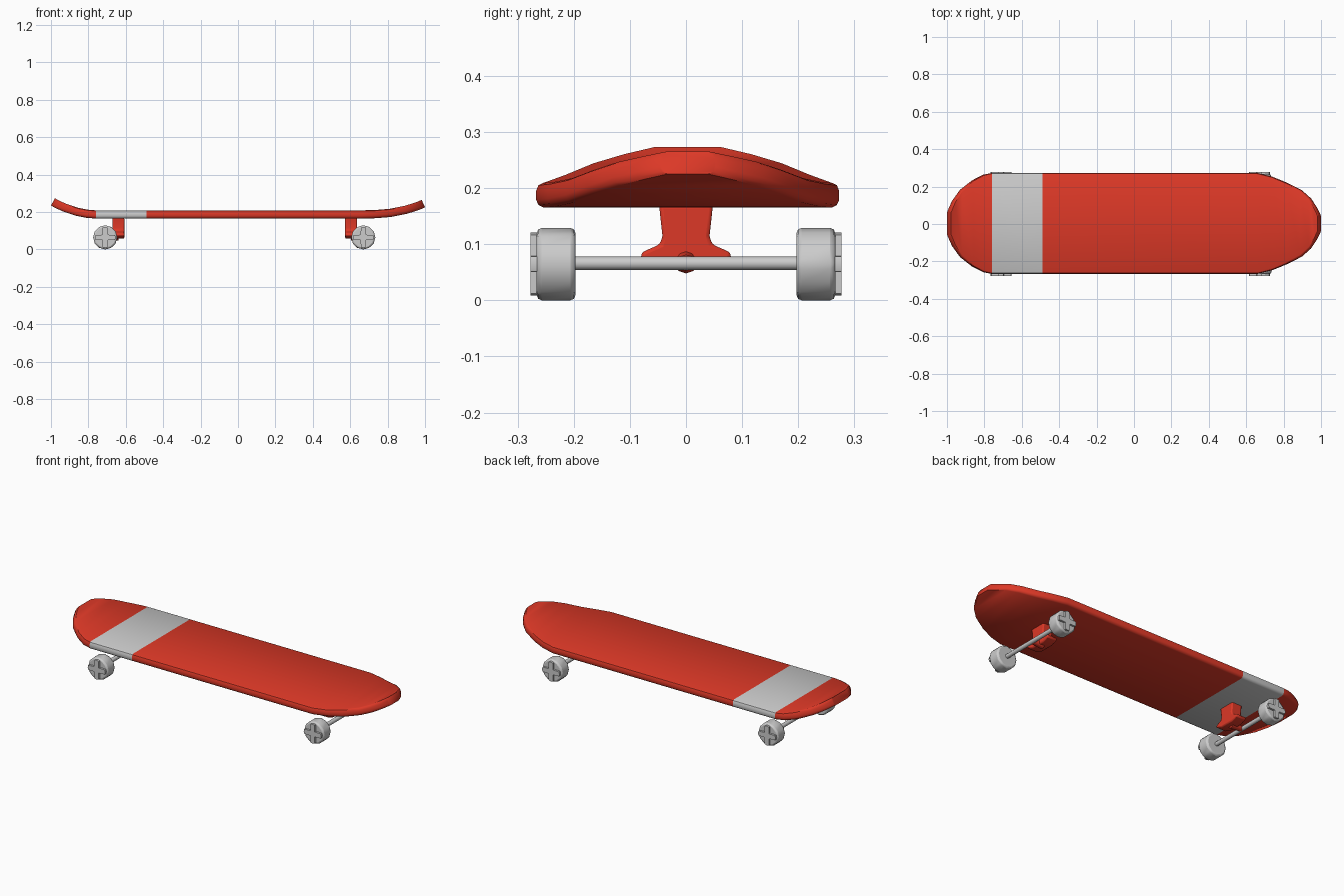
import bpy, bmesh, math
from mathutils import Vector

if "Cube" in bpy.data.objects:
    bpy.data.objects.remove(bpy.data.objects["Cube"])

red = bpy.data.materials.new("red")
red.diffuse_color = (0.72, 0.04, 0.02, 1)
red.use_nodes = True
red.node_tree.nodes["Principled BSDF"].inputs["Base Color"].default_value = red.diffuse_color
grey = bpy.data.materials.new("grey")
grey.diffuse_color = (0.6, 0.6, 0.6, 1)
grey.use_nodes = True
grey.node_tree.nodes["Principled BSDF"].inputs["Base Color"].default_value = grey.diffuse_color


def finish(bm, name, mats=(), angle=35):
    bmesh.ops.recalc_face_normals(bm, faces=bm.faces)
    mesh = bpy.data.meshes.new(name)
    bm.to_mesh(mesh)
    bm.free()
    for m in mats:
        mesh.materials.append(m)
    ob = bpy.data.objects.new(name, mesh)
    bpy.context.collection.objects.link(ob)
    bpy.ops.object.select_all(action='DESELECT')
    bpy.context.view_layer.objects.active = ob
    ob.select_set(True)
    bpy.ops.object.shade_smooth_by_angle(angle=math.radians(angle))
    return ob


def bevel(ob, width, segments=2):
    mod = ob.modifiers.new("bevel", 'BEVEL')
    mod.width, mod.segments = width, segments
    mod.limit_method = 'ANGLE'


def prism(name, pts, to3d, depth, mats=()):
    """Extrude a 2D outline along a direction."""
    bm = bmesh.new()
    face = bm.faces.new([bm.verts.new(to3d(a, b)) for a, b in pts])
    ext = bmesh.ops.extrude_face_region(bm, geom=[face])["geom"]
    bmesh.ops.translate(bm, vec=depth, verts=[v for v in ext if isinstance(v, bmesh.types.BMVert)])
    return finish(bm, name, mats)


def rod(name, start, end, r1, r2, sides, mats=()):
    a, b = Vector(start), Vector(end)
    bm = bmesh.new()
    bmesh.ops.create_cone(bm, cap_ends=True, segments=sides, radius1=r1, radius2=r2, depth=(b - a).length)
    bm.transform((b - a).to_track_quat('Z', 'Y').to_matrix().to_4x4())
    bmesh.ops.translate(bm, vec=(a + b) / 2, verts=bm.verts)
    return finish(bm, name, mats, 40)


# Deck: stations of (x, underside z, half width), lofted with a rounded section
stations = [(-1, .235, .07), (-.975, .221, .125), (-.935, .203, .18), (-.87, .181, .23),
            (-.81, .169, .26), (-.76, .165, .27), (-.49, .165, .27), (.66, .165, .27),
            (.74, .167, .25), (.82, .174, .218), (.9, .190, .178), (.95, .205, .135),
            (.98, .216, .09), (1, .225, .05)]
section = [(.014, 0), (.004, .005), (0, .014), (0, .030), (.004, .040), (.012, .044)]
bm = bmesh.new()
rings = []
for i, (x, z, w) in enumerate(stations):
    p, q = stations[max(i - 1, 0)], stations[min(i + 1, len(stations) - 1)]
    slope = 0 if -.77 < x < .7 else (q[1] - p[1]) / (q[0] - p[0])
    n = Vector((-slope, 1)).normalized()
    half = [(w - inset, h) for inset, h in section]
    ring = half + [(-y, h) for y, h in reversed(half)]
    rings.append([bm.verts.new((x + n.x * h, y + .003, z + n.y * h)) for y, h in ring])
for i, (a, b) in enumerate(zip(rings, rings[1:])):
    for j in range(len(a)):
        k = (j + 1) % len(a)
        f = bm.faces.new((a[j], a[k], b[k], b[j]))
        f.material_index = 1 if i == 5 else 0   # grey stripe
bm.faces.new(rings[0])
bm.faces.new(rings[-1])
finish(bm, "deck", (red, grey), 40)

# Trucks and wheels
post = [(-.048, .17), (.048, .17), (.042, .115), (.046, .1), (.08, .085), (.08, .072), (.04, .058)]
post += [(-.04, .058), (-.08, .072), (-.08, .085), (-.046, .1), (-.042, .115)]
for end, px, ax in (("rear", -.64, -.71), ("front", .605, .67)):
    # Post and arm that carry the axle
    ob = prism(end + "_truck_post", post, lambda a, b: (px - .032, a, b), (.064, 0, 0), (red,))
    bevel(ob, .008)
    rod(end + "_truck_arm", (px, 0, .07), (ax, 0, .067), .022, .014, 10, (red,))
    rod(end + "_axle", (ax, -.21, .066), (ax, .21, .066), .012, .012, 12)
    for side, s in (("left", 1), ("right", -1)):
        # Rounded wheel
        wheel = rod(f"{end}_{side}_wheel", (ax, s * .197, .0645), (ax, s * .266, .0645), .0645, .0645, 12)
        bevel(wheel, .009)
        # Raised cross on the wheel face
        cross = []
        for k in range(4):
            for r, t in ((.054, -.25), (.056, 0), (.054, .25), (.02, math.pi / 4)):
                ang = k * math.pi / 2 + t
                cross.append((ax + r * math.cos(ang), .0645 + r * math.sin(ang)))
        prism(f"{end}_{side}_hub", cross, lambda a, b: (a, s * .262, b), (0, s * .0155, 0))
